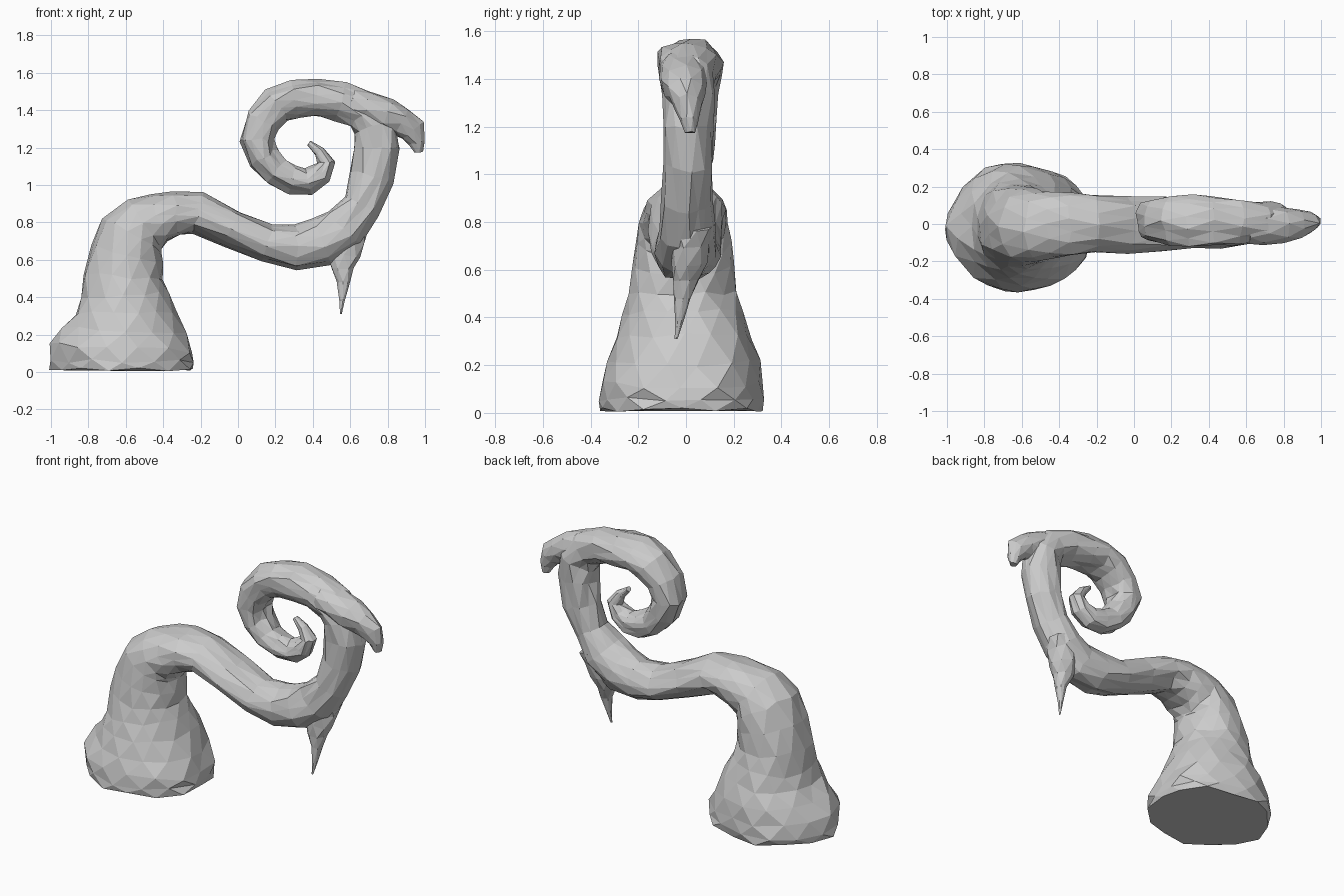
import bpy, bmesh, math, random
from mathutils import Vector

if "Cube" in bpy.data.objects:
    bpy.data.objects.remove(bpy.data.objects["Cube"])

random.seed(4)


def spline(keys, steps):
    """Catmull-Rom stations (x, z, radius, half depth) through the keys."""
    k = [Vector(p) for p in keys]
    k = [k[0]] + k + [k[-1]]
    out = []
    for a, b, c, d in zip(k, k[1:], k[2:], k[3:]):
        for s in range(steps):
            t = s / steps
            out.append(b + (c - a) * (t / 2) + (a * 2 - b * 5 + c * 4 - d) * (t * t / 2)
                       + (b * 3 - a - c * 3 + d) * (t ** 3 / 2))
    return out + [k[-1]]


def sweep(name, keys, sides, lean=0, jitter=0.1, rooted=False):
    """Faceted tapered limb along a path in the xz plane."""
    st = spline(keys, 2)
    bm = bmesh.new()
    rings = []
    for i, s in enumerate(st):
        d = st[min(i + 1, len(st) - 1)] - st[max(i - 1, 0)]
        across = Vector((-d[1], 0, d[0])).normalized()
        if rooted and i < 2:
            across = Vector((-1, 0, 0))
        centre = Vector((s[0], lean * (i / len(st) - 0.4), s[1]))
        ring = []
        for k in range(sides):
            t = 2 * math.pi * (k + i % 2 / 2) / sides
            # root lobes fade out up the stump
            lobe = 1 + 0.03 * math.cos(5 * t) * max(0, 1 - i / 6) * rooted
            p = centre + (across * (math.cos(t) * s[2]) + Vector((0, math.sin(t) * s[3], 0))) * lobe
            j = min(0.011, s[3] * jitter)
            p += Vector([random.uniform(-j, j) for _ in range(3)])
            p.z = max(p.z, 0)
            ring.append(bm.verts.new(p))
        rings.append(ring)
    # triangle strips between staggered rings
    for i, (r, s) in enumerate(zip(rings, rings[1:])):
        for k in range(sides):
            n = (k + 1) % sides
            if i % 2:
                tris = (r[k], r[n], s[n]), (r[k], s[n], s[k])
            else:
                tris = (r[k], r[n], s[k]), (r[n], s[n], s[k])
            for tri in tris:
                bm.faces.new(tri)
    bm.faces.new(rings[0])
    bm.faces.new(rings[-1])
    bmesh.ops.recalc_face_normals(bm, faces=bm.faces)
    me = bpy.data.meshes.new(name)
    bm.to_mesh(me)
    bm.free()
    bpy.context.collection.objects.link(bpy.data.objects.new(name, me))


# Flared stump, dipping arm, rising neck and spiral curl
sweep("twisted_trunk", [
    (-.613, .012, .38, .34), (-.613, .13, .385, .345), (-.6, .32, .275, .285),
    (-.615, .51, .215, .23), (-.56, .73, .185, .205), (-.42, .82, .135, .18),
    (-.21, .845, .11, .155), (.16, .685, .1, .145), (.45, .695, .13, .13),
    (.655, .89, .105, .11), (.745, 1.2, .127, .105), (.67, 1.4, .11, .11),
    (.42, 1.467, .102, .135), (.21, 1.425, .102, .135), (.1, 1.24, .092, .115),
    (.205, 1.07, .079, .095), (.375, 1.02, .072, .07), (.475, 1.12, .047, .05),
    (.38, 1.225, .015, .02),
], 14, lean=.05, rooted=True)

# Broken stub drooping off the outer corner of the neck
sweep("branch_stub", [
    (.6, 1.445, .085, .1), (.79, 1.375, .09, .095),
    (.935, 1.29, .068, .058), (.965, 1.175, .024, .022),
], 9, lean=.04)

# Sharp thorn flowing out of the underside of the arm
sweep("hanging_thorn", [
    (.61, .79, .09, .09), (.565, .63, .09, .075),
    (.563, .48, .033, .036), (.55, .31, .004, .006),
], 8, lean=-.09)
